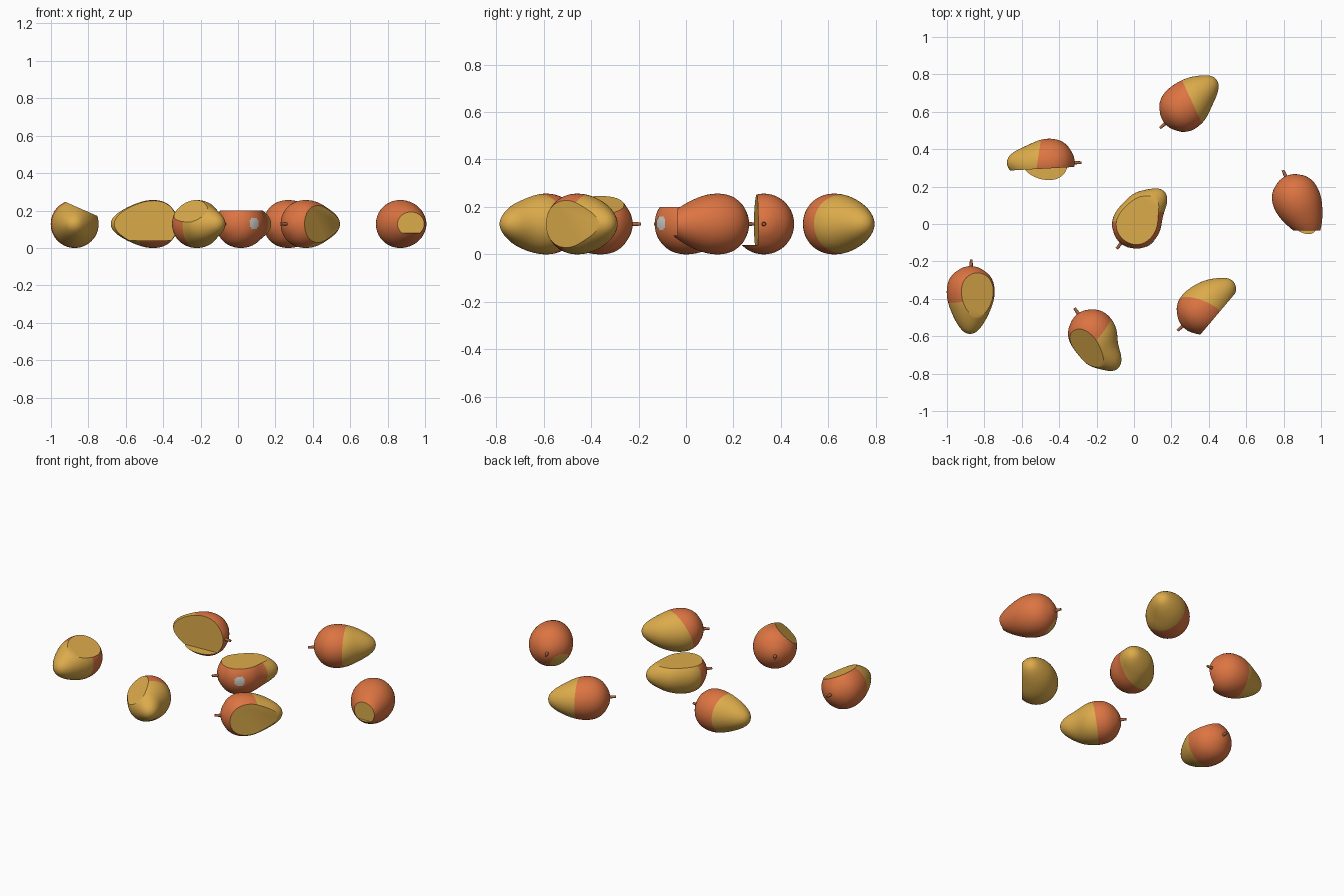
import bpy, bmesh, math
from mathutils import Vector, Matrix

if "Cube" in bpy.data.objects:
    bpy.data.objects.remove(bpy.data.objects["Cube"])


def material(name, rgb):
    m = bpy.data.materials.new(name)
    m.diffuse_color = (*rgb, 1)
    m.use_nodes = True
    m.node_tree.nodes["Principled BSDF"].inputs["Base Color"].default_value = m.diffuse_color
    return m


ORANGE = material("orange_skin", (0.72, 0.175, 0.055))
YELLOW = material("yellow_flesh", (0.72, 0.41, 0.07))
STEM = material("stem_brown", (0.45, 0.14, 0.055))
LABEL = material("sticker_grey", (0.62, 0.60, 0.56))
ZC = 0.128  # height of the fruit axis

# half outline of the fruit: (distance along axis, radius)
PROFILE = [(-.112, .058), (-.09, .09), (-.06, .113), (-.03, .124), (0, .128),
           (.03, .127), (.06, .122), (.09, .113), (.12, .101), (.15, .087),
           (.18, .070), (.2, .056), (.217, .041), (.228, .026)]


def new_object(name, bm, mats):
    me = bpy.data.meshes.new(name)
    bm.to_mesh(me)
    bm.free()
    ob = bpy.data.objects.new(name, me)
    bpy.context.collection.objects.link(ob)
    for m in mats:
        me.materials.append(m)
    return ob


def select(ob):
    bpy.ops.object.select_all(action='DESELECT')
    ob.select_set(True)
    bpy.context.view_layer.objects.active = ob


def profile_points():
    # round the profile by Catmull-Rom subdivision between its points
    p = [Vector((-.112, -.058))] + [Vector(q) for q in PROFILE] + [Vector((.228, -.026))]
    out = [(-.128, .0), (-.1265, .018), (-.121, .04)]
    for i in range(1, len(p) - 2):
        for t in (0, .5):
            a, b, c, d = p[i - 1:i + 3]
            if i in (1, len(p) - 3):
                q = b.lerp(c, t) * (1.0 if t == 0 else 1.003)
            else:
                q = .5 * (2 * b + (c - a) * t + (2 * a - 5 * b + 4 * c - d) * t * t
                          + (3 * b - a - 3 * c + d) * t ** 3)
            out.append((q.x, q.y))
    return out + [(.228, .026), (.233, .014), (.235, 0)]


def mango_mesh(bend, seg=56):
    bm = bmesh.new()
    rings = []
    for u, r in profile_points():
        off = bend * math.exp(-((u - .13) / .06) ** 2)
        if r == 0:
            rings.append([bm.verts.new((u, off, 0))])
        else:
            rings.append([bm.verts.new((u, off + r * math.cos(k * math.tau / seg),
                                        r * math.sin(k * math.tau / seg))) for k in range(seg)])
    for a, b in zip(rings, rings[1:]):
        for k in range(seg):
            j = (k + 1) % seg
            if len(a) == 1:
                bm.faces.new((a[0], b[j], b[k]))
            elif len(b) == 1:
                bm.faces.new((a[k], a[j], b[0]))
            else:
                bm.faces.new((a[k], a[j], b[j], b[k]))
    bmesh.ops.recalc_face_normals(bm, faces=bm.faces)
    return bm


def cut(ob, point, normal, floor=None):
    # remove everything beyond a plane (above floor, if given); cut faces become flesh
    n = Vector(normal).normalized()
    c = Vector(point) + n * .25
    if floor is not None:
        c.z = floor + .3
    bm = bmesh.new()
    bmesh.ops.create_cube(bm, size=1, matrix=Matrix.Translation(c)
                          @ n.to_track_quat('X', 'Z').to_matrix().to_4x4()
                          @ Matrix.Diagonal((.5, .8, .6, 1)))
    for f in bm.faces:
        f.material_index = 1
    cutter = new_object("cutter", bm, [ORANGE, YELLOW])
    cutter.hide_render = True
    mod = ob.modifiers.new("cut", 'BOOLEAN')
    mod.operation, mod.object, mod.solver = 'DIFFERENCE', cutter, 'EXACT'
    select(ob)
    bpy.ops.object.modifier_apply(modifier=mod.name)
    bpy.data.objects.remove(cutter)


def mango(name, x, y, angle, bend, blush_point, blush_normal, *cuts):
    place = Matrix.Translation((x, y, ZC)) @ Matrix.Rotation(math.radians(angle), 4, 'Z')
    bm = mango_mesh(bend)
    bm.transform(place)
    # split the skin into two colours along a plane
    p, n = Vector(blush_point), Vector(blush_normal).normalized()
    bmesh.ops.bisect_plane(bm, geom=bm.verts[:] + bm.edges[:] + bm.faces[:],
                           plane_co=p, plane_no=n, dist=1e-5)
    for f in bm.faces:
        f.material_index = int((f.calc_center_median() - p).dot(n) > 0)
    ob = new_object(name, bm, [ORANGE, YELLOW])
    for c in cuts:
        cut(ob, *c)
    select(ob)
    bpy.ops.object.shade_smooth_by_angle(angle=math.radians(32))
    # stem
    sb = bmesh.new()
    bmesh.ops.create_cone(sb, cap_ends=True, segments=10, radius1=.010, radius2=.007, depth=.042,
                          matrix=place @ Matrix.Translation((-.142, 0, 0))
                          @ Matrix.Rotation(-math.pi / 2, 4, 'Y'))
    stem = new_object(name + "_stem", sb, [STEM])
    select(stem)
    bpy.ops.object.shade_smooth_by_angle(angle=math.radians(40))
    return ob


def on_ball(x, y, n, depth):
    return Vector((x, y, ZC)) + Vector(n).normalized() * depth


# the seven fruits
middle = mango("middle_mango", .01, -.005, 51, .014, (0, .035, ZC), (-.2, .98, 0),
               ((.01, 0, .2), (0, 0, 1)))
mango("back_mango", .262, .62, 41, .006, (.36, .545, ZC), (.91, .42, 0))
mango("back_left_mango", -.445, .328, 180, .006, (-.51, .37, ZC), (-.98, .15, 0),
      ((-.5, .295, ZC), (.055, -1, 0), .04))
D = (-.75, .35, -.55)
mango("right_mango", .865, .14, -65, 0, on_ball(.865, .14, D, .112), D,
      ((.94, -.035, ZC), (0, -1, 0), .08))
mango("front_right_mango", .355, -.463, 41, .006, (.26, -.41, ZC), (.41, .91, -.37),
      ((.36, -.585, ZC), (.764, -.645, 0)))
F = (.4, 0, .91)
mango("left_mango", -.873, -.353, -91, 0, (-.95, -.42, ZC), (.1, -1, 0),
      (on_ball(-.873, -.353, F, .088), F))
G = (-.473, -.475, .73)
mango("front_mango", -.225, -.583, -55, -.016, (-.13, -.51, ZC), (.76, -.65, -.15),
      (on_ball(-.225, -.583, G, .1), G))

# sticker: small plate wrapped on the middle fruit
n = Vector((.6, -.8, 0))
side = Vector((.8, .6, 0))
bm = bmesh.new()
grid = []
for i in range(7):
    row = []
    for j in range(7):
        start = Vector((.01, -.005, .131)) + n * .4 + side * (i - 3) * .0095 + Vector((0, 0, (j - 3) * .0095))
        hit, pos, nor, _ = middle.ray_cast(start, -n)
        row.append(bm.verts.new(pos + nor * .003))
    grid.append(row)
for i in range(6):
    for j in range(6):
        if (i in (0, 5)) and (j in (0, 5)):
            continue  # clipped corners
        bm.faces.new((grid[i][j], grid[i + 1][j], grid[i + 1][j + 1], grid[i][j + 1]))
bmesh.ops.delete(bm, geom=[v for v in bm.verts if not v.link_faces], context='VERTS')
sticker = new_object("sticker", bm, [LABEL])
select(sticker)
bpy.ops.object.shade_smooth_by_angle(angle=math.radians(30))
